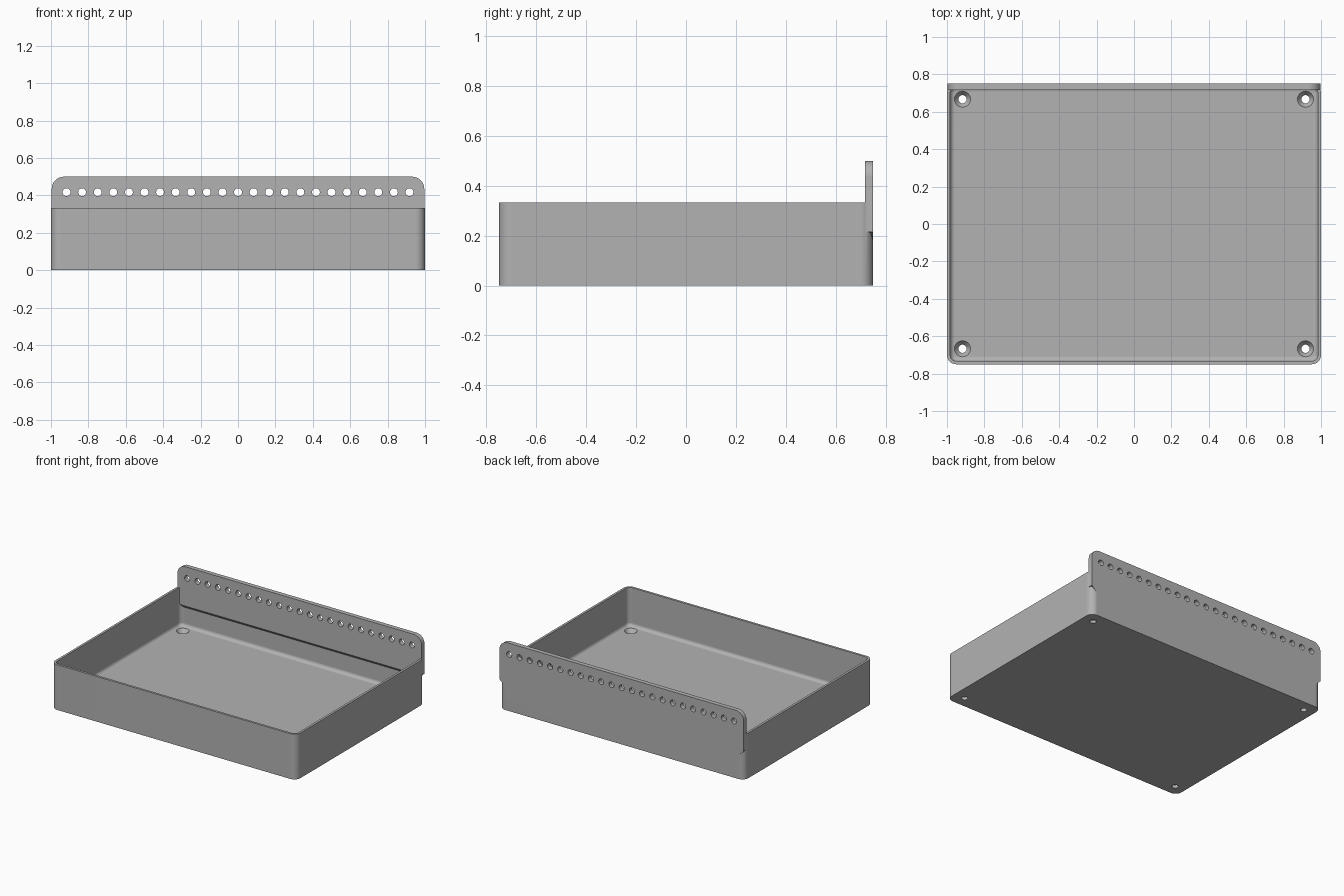
import bpy, bmesh
from math import sin, cos, pi
from mathutils import Matrix

if "Cube" in bpy.data.objects:
    bpy.data.objects.remove(bpy.data.objects["Cube"])

HX, HY, RIM = 1.0, 0.75, 0.333        # tray half sizes and rim height
WALL, FLOOR, FILLET, CORNER = 0.017, 0.05, 0.025, 0.05
PLATE_IN, PLATE_X, PLATE_TOP = 0.717, 0.996, 0.5

grey = bpy.data.materials.new("light_grey_plastic")
grey.use_nodes = True
colour = (0.45, 0.45, 0.45, 1)
grey.diffuse_color = colour
grey.node_tree.nodes["Principled BSDF"].inputs["Base Color"].default_value = colour


def make_object(name, bm):
    bmesh.ops.recalc_face_normals(bm, faces=bm.faces)
    mesh = bpy.data.meshes.new(name)
    bm.to_mesh(mesh)
    bm.free()
    mesh.materials.append(grey)
    obj = bpy.data.objects.new(name, mesh)
    bpy.context.collection.objects.link(obj)
    return obj


def rounded_ring(inset, z, steps=8):
    """Points of the tray outline, moved inward by inset."""
    r = max(CORNER - inset, 0.006)
    points = []
    for quarter, (sx, sy) in enumerate([(1, 1), (-1, 1), (-1, -1), (1, -1)]):
        for i in range(steps + 1):
            a = (quarter + i / steps) * pi / 2
            points.append((sx * (HX - inset - r) + r * cos(a),
                           sy * (HY - inset - r) + r * sin(a), z))
    return points


def loft(name, rings):
    """Skin a stack of equal rings and cap both ends."""
    bm = bmesh.new()
    loops = [[bm.verts.new(p) for p in ring] for ring in rings]
    for a, b in zip(loops, loops[1:]):
        for i in range(len(a)):
            j = (i + 1) % len(a)
            bm.faces.new((a[i], a[j], b[j], b[i]))
    bm.faces.new(loops[0])
    bm.faces.new(loops[-1])
    return make_object(name, bm)


def add_cone(bm, r1, r2, depth, matrix):
    bmesh.ops.create_cone(bm, cap_ends=True, segments=24, radius1=r1,
                          radius2=r2, depth=depth, matrix=matrix)


def apply_boolean(target, other, operation):
    mod = target.modifiers.new(operation.lower(), 'BOOLEAN')
    mod.object, mod.operation, mod.solver = other, operation, 'EXACT'
    bpy.context.view_layer.objects.active = target
    bpy.ops.object.modifier_apply(modifier=mod.name)
    bpy.data.objects.remove(other)


# Open tray with a filleted floor
rings = [rounded_ring(0, 0), rounded_ring(0, RIM), rounded_ring(WALL, RIM)]
for i in range(7):
    a = i / 6 * pi / 2
    rings.append(rounded_ring(WALL + FILLET * (1 - cos(a)),
                              FLOOR + FILLET * (1 - sin(a))))
tray = loft("tray_with_hanging_plate", rings)

# Hanging plate: rounded top corners, chamfered lower corners, sloped underside
R = 0.065
right_side = [(PLATE_X - R + R * cos(i * pi / 16),
               PLATE_TOP - R + R * sin(i * pi / 16)) for i in range(9)]
outline = right_side + [(-x, z) for x, z in reversed(right_side)]
outer_low = [(-PLATE_X, 0.215), (-0.95, 0.17), (0.95, 0.17), (PLATE_X, 0.215)]
inner_ring = [(x, PLATE_IN, max(z, 0.21)) for x, z in outline + outer_low]
outer_ring = [(x, HY, z) for x, z in outline + outer_low]
plate = loft("hanging_plate", [inner_ring, outer_ring])

# Row of peg holes through the plate
bm = bmesh.new()
for i in range(23):
    add_cone(bm, 0.021, 0.021, 0.2,
             Matrix.Translation(((i - 11) / 12, HY, 0.417))
             @ Matrix.Rotation(pi / 2, 4, 'X'))
apply_boolean(plate, make_object("peg_hole_cutter", bm), 'DIFFERENCE')
apply_boolean(tray, plate, 'UNION')

# Countersunk screw holes in the floor corners
for radius_low, radius_top, low, top in [(0.022, 0.022, -0.05, 0.1),
                                         (0.022, 0.046, 0.022, FLOOR + 0.004)]:
    bm = bmesh.new()
    for x in (-0.917, 0.917):
        for y in (-0.667, 0.667):
            add_cone(bm, radius_low, radius_top, top - low,
                     Matrix.Translation((x, y, (low + top) / 2)))
    apply_boolean(tray, make_object("screw_hole_cutter", bm), 'DIFFERENCE')

# Smooth curves, crisp edges
bpy.ops.object.select_all(action='DESELECT')
tray.select_set(True)
bpy.context.view_layer.objects.active = tray
bpy.ops.object.shade_smooth_by_angle(angle=pi / 6)
weighted = tray.modifiers.new("weighted_normals", 'WEIGHTED_NORMAL')
weighted.keep_sharp = True
